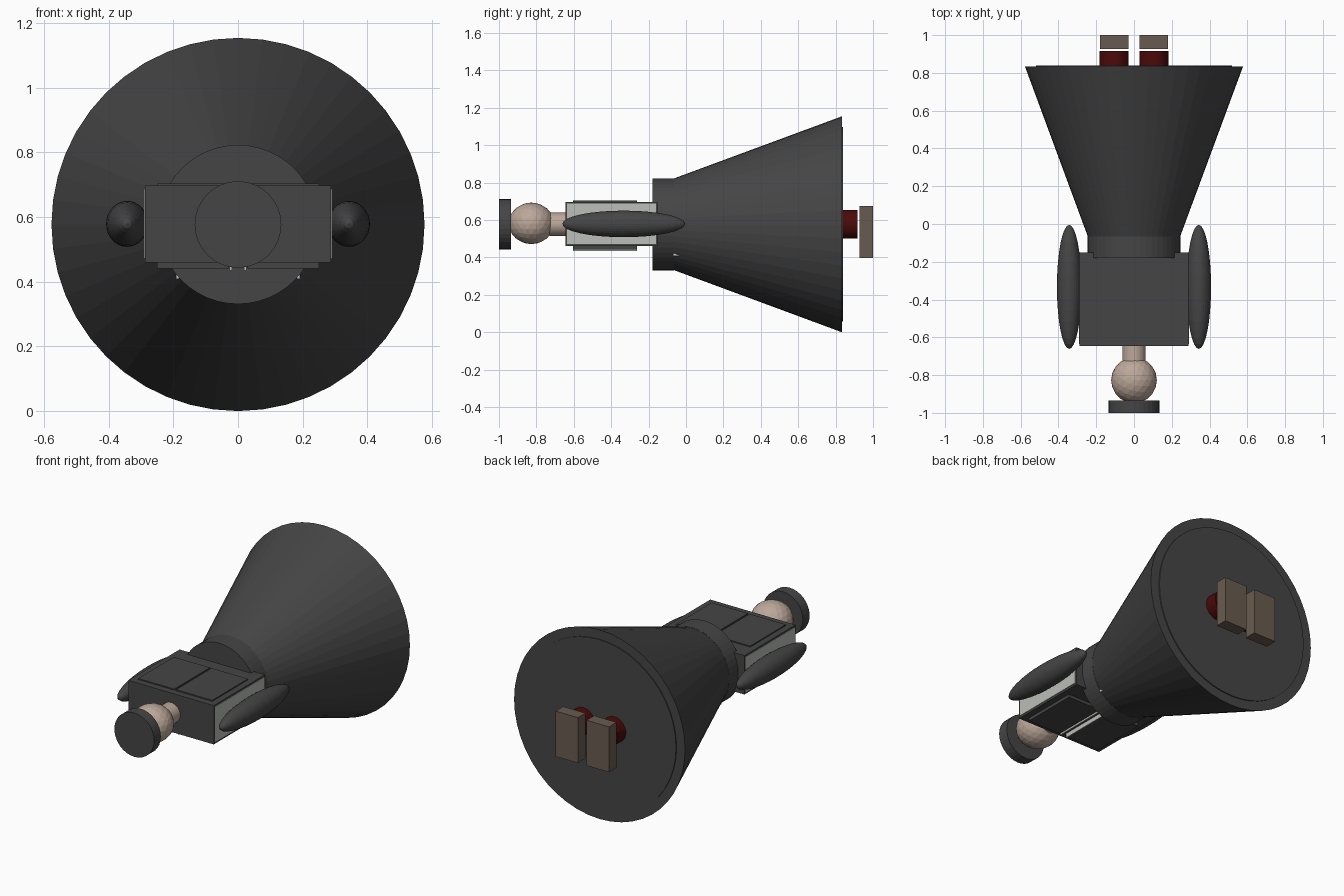
import bpy
from math import radians, pi

if "Cube" in bpy.data.objects:
    bpy.data.objects.remove(bpy.data.objects["Cube"])

Z = 0.58  # height of the figure's long axis (it lies along y)


def material(name, rgb):
    m = bpy.data.materials.new(name)
    m.diffuse_color = (*rgb, 1)
    m.use_nodes = True
    m.node_tree.nodes["Principled BSDF"].inputs["Base Color"].default_value = m.diffuse_color
    return m


DARK = material("charcoal", (0.06, 0.06, 0.06))
PALE = material("pale_grey", (0.5, 0.52, 0.48))
SKIN = material("skin", (0.5, 0.39, 0.32))
RED = material("dark_red", (0.07, 0.003, 0.003))
BROWN = material("shoe_brown", (0.14, 0.105, 0.08))


def finish(name, mat, smooth=False):
    o = bpy.context.object
    o.name = name
    o.data.materials.append(mat)
    if smooth:
        bpy.ops.object.shade_smooth_by_angle(angle=radians(30))
    return o


def box(name, mat, x, y, z):
    bpy.ops.mesh.primitive_cube_add(size=1, location=[(a + b) / 2 for a, b in (x, y, z)])
    o = finish(name, mat)
    o.scale = [b - a for a, b in (x, y, z)]
    return o


def lathe(name, mat, x, y0, y1, r0, r1, sides=32, smooth=False):
    # round part along y, radius r0 at y0 and r1 at y1
    bpy.ops.mesh.primitive_cone_add(vertices=sides, radius1=r0, radius2=r1, depth=y1 - y0,
                                    location=(x, (y0 + y1) / 2, Z), rotation=(-pi / 2, 0, 0))
    return finish(name, mat, smooth)


# Hat, head and neck
lathe("hat", DARK, 0, -1.0, -0.935, 0.134, 0.134)
bpy.ops.mesh.primitive_ico_sphere_add(subdivisions=3, radius=1, location=(0, -0.827, Z + 0.005))
finish("head", SKIN).scale = (0.121, 0.121, 0.111)
lathe("neck", SKIN, 0, -0.73, -0.63, 0.062, 0.062)

# Torso
box("torso", DARK, (-0.288, 0.288), (-0.645, -0.152), (0.463, 0.70))

# Waist, skirt and the raised disc closing the hem
lathe("waist", DARK, 0, -0.18, -0.065, 0.246, 0.246, 48)
lathe("skirt", DARK, 0, -0.07, 0.833, 0.243, 0.577, 48)
lathe("hem_disc", DARK, 0, 0.82, 0.839, 0.52, 0.52, 48)

for s, side in ((-1, "left"), (1, "right")):
    def span(a, b):
        return sorted((s * a, s * b))

    # Pale side panel, chest and back panels with a narrow centre gap
    box(side + "_side_panel", PALE, span(0.28, 0.291), (-0.635, -0.16), (0.475, 0.69))
    box(side + "_chest_panel", DARK, span(0.006, 0.25), (-0.605, -0.262), (0.69, 0.707))
    box(side + "_back_panel", DARK, span(0.03, 0.25), (-0.605, -0.262), (0.444, 0.47))
    box(side + "_back_trim", PALE, span(0.018, 0.026), (-0.605, -0.262), (0.437, 0.47))
    # Small waist studs
    box(side + "_stud", PALE, span(0.182, 0.192), (-0.07, -0.035), (0.411, 0.425))
    # Arm
    bpy.ops.mesh.primitive_uv_sphere_add(segments=32, ring_count=16, radius=1,
                                         location=(s * 0.343, -0.333, Z + 0.002),
                                         rotation=(pi / 2, 0, 0))
    finish(side + "_arm", DARK).scale = (0.065, 0.071, 0.328)
    # Leg and shoe
    lathe(side + "_leg", RED, s * 0.105, 0.80, 0.916, 0.077, 0.077)
    box(side + "_shoe", BROWN, span(0.029, 0.18), (0.927, 1.0), (0.40, 0.677))

# Rest the hem on the ground
for o in bpy.data.objects:
    o.location.z -= 0.003
